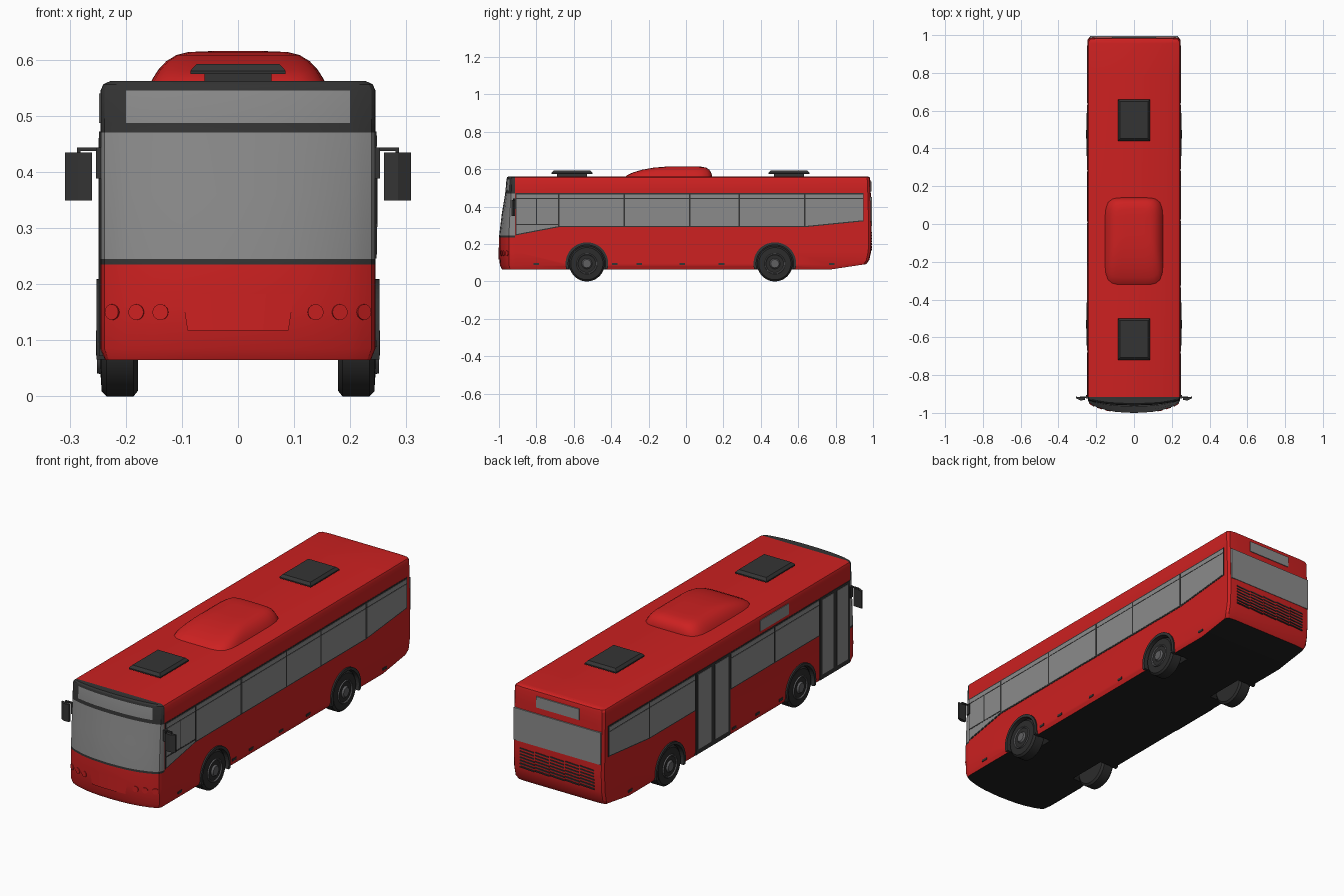
import bpy, bmesh, math

if "Cube" in bpy.data.objects:
    bpy.data.objects.remove(bpy.data.objects["Cube"])

def material(name, rgb):
    m = bpy.data.materials.new(name)
    m.diffuse_color = (*rgb, 1)
    m.use_nodes = True
    m.node_tree.nodes["Principled BSDF"].inputs["Base Color"].default_value = m.diffuse_color
    return m

RED = material("red paint", (0.61, 0.015, 0.015))
GLASS = material("grey glass", (0.26, 0.26, 0.26))
DARK = material("dark trim", (0.034, 0.034, 0.034))
BLACK = material("black underside", (0.014, 0.014, 0.014))
TYRE = material("tyre rubber", (0.025, 0.025, 0.025))
HUB = material("hub grey", (0.115, 0.115, 0.12))

def finish(name, bm, mats, smooth=None):
    bmesh.ops.recalc_face_normals(bm, faces=bm.faces)
    me = bpy.data.meshes.new(name)
    bm.to_mesh(me)
    bm.free()
    ob = bpy.data.objects.new(name, me)
    bpy.context.collection.objects.link(ob)
    for m in mats:
        me.materials.append(m)
    if smooth:
        shade(ob, smooth)
    return ob

def activate(ob):
    bpy.ops.object.select_all(action='DESELECT')
    ob.select_set(True)
    bpy.context.view_layer.objects.active = ob

def shade(ob, deg):
    activate(ob)
    bpy.ops.object.shade_smooth_by_angle(angle=math.radians(deg))

def prism(name, pts, axis, a, b, mat):
    """Extrude a 2D polygon along an axis from a to b."""
    put = {'x': lambda p, d: (d, p[0], p[1]), 'y': lambda p, d: (p[0], d, p[1]),
           'z': lambda p, d: (p[0], p[1], d)}[axis]
    bm = bmesh.new()
    loops = [[bm.verts.new(put(p, d)) for p in pts] for d in (a, b)]
    bm.faces.new(loops[0])
    bm.faces.new(loops[1])
    n = len(pts)
    for i in range(n):
        j = (i + 1) % n
        bm.faces.new((loops[0][i], loops[0][j], loops[1][j], loops[1][i]))
    return finish(name, bm, [mat])

def rect(u0, u1, v0, v1):
    return [(u0, v0), (u1, v0), (u1, v1), (u0, v1)]

def arc(cy, cz, r, a0, a1, n):
    return [(cy + r * math.cos(math.radians(a0 + (a1 - a0) * i / n)),
             cz + r * math.sin(math.radians(a0 + (a1 - a0) * i / n))) for i in range(n + 1)]

def lathe(name, profile, s, cy, cz, mat, n=40):
    """Spin (x, radius) points round a sideways axle."""
    bm = bmesh.new()
    rings = [[bm.verts.new((s * x, cy + r * math.cos(2 * math.pi * k / n), cz + r * math.sin(2 * math.pi * k / n)))
              for k in range(n)] for x, r in profile]
    for p, q in zip(rings, rings[1:]):
        for k in range(n):
            bm.faces.new((p[k], p[(k + 1) % n], q[(k + 1) % n], q[k]))
    bm.faces.new(rings[0])
    bm.faces.new(rings[-1])
    return finish(name, bm, [mat], 35)

# Body shell: half outlines stacked by height and mirrored
W = 0.245
FRONT = [(0.244, .2), (0.238, .38), (0.22, .52), (0.2, .63), (0.15, .82), (0.1, .93), (0.05, .98), (0.0, 1)]
LEVELS = [(.065, -.985, .965, .008), (.085, -.995, .98, 0), (.16, -1, .99, 0), (.235, -1, .993, 0),
          (.245, -.999, .993, 0), (.36, -.985, .991, 0), (.47, -.967, .988, 0), (.487, -.965, .987, 0),
          (.545, -.96, .985, 0), (.556, -.957, .982, .005), (.562, -.95, .972, .018)]

def half_outline(yf, yr, inset):
    pts = [(0, yr), (.2, yr), (.235, yr - .004), (W, yr - .016), (W, .78), (W, -.915)]
    pts += [(x, -.915 + (yf + .915) * f) for x, f in FRONT]
    return [(x * (W - inset) / W, y) for x, y in pts]

bm = bmesh.new()
rows = []
for z, yf, yr, inset in LEVELS:
    half = half_outline(yf, yr, inset)
    ring = half + [(-x, y) for x, y in half[-2:0:-1]]
    rows.append([bm.verts.new((x, y, z + (max(0, y - .78) * .15 if z < .1 else 0))) for x, y in ring])
n = len(rows[0])
for a, b in zip(rows, rows[1:]):
    for i in range(n):
        bm.faces.new((a[i], a[(i + 1) % n], b[(i + 1) % n], b[i]))
for r in (rows[0], rows[-1]):                      # floor and roof strips
    for i in range(n // 2):
        quad = [r[i], r[i + 1], r[(n - i - 1) % n], r[(n - i) % n]]
        bm.faces.new(list(dict.fromkeys(quad)))
bmesh.ops.recalc_face_normals(bm, faces=bm.faces)
for f in bm.faces:
    c = f.calc_center_median()
    if f.normal.z < -.8:
        f.material_index = 3
    elif c.y < -.916 and c.z > .235:
        sign = abs(c.x) < .2 and .487 < c.z < .545
        f.material_index = 1 if sign or .245 < c.z < .47 else 2
body = finish("bus_body", bm, [RED, GLASS, DARK, BLACK])

# Wheels, arches and wheel wells
AXLE_Z = .095
for label, wy in (("front", -.53), ("rear", .475)):
    for side, s in (("right", 1), ("left", -1)):
        tag = f"{label}_{side}"
        cut = prism("well_cutter", arc(wy, AXLE_Z, .106, 0, 352.5, 47), 'x', s * .155, s * .3, BLACK)
        cut.hide_render = True
        mod = body.modifiers.new("well", 'BOOLEAN')
        mod.object, mod.operation, mod.solver = cut, 'DIFFERENCE', 'EXACT'
        mod.material_mode = 'TRANSFER'
        activate(body)
        bpy.ops.object.modifier_apply(modifier=mod.name)
        bpy.data.objects.remove(cut)
        lathe(tag + "_tyre", [(.178, .06), (.178, .085), (.186, .095), (.234, .095), (.243, .086), (.245, .056)],
              s, wy, AXLE_Z, TYRE)
        lathe(tag + "_hub", [(.235, .058), (.251, .054), (.25, .05), (.242, .045), (.245, .028), (.253, .022),
                             (.253, .004)], s, wy, AXLE_Z, HUB)
        lip = arc(wy, AXLE_Z, .114, -15, 195, 32) + arc(wy, AXLE_Z, .1, 197, -17, 32)
        prism(tag + "_arch_trim", lip, 'x', s * .22, s * .252, DARK)
shade(body, 25)

# Side windows: dark frame plate with glass panes on top
def sill(y):
    if y < -.68:
        return .29 + (y + .68) * .19
    return .29 + max(0, y - .635) * .1

def window_band(side, s, divs):
    frame = [(y, sill(y)) for y in divs] + [(divs[-1], .472), (divs[0], .472)]
    prism(side + "_window_frame", frame, 'x', s * .24, s * .2465, DARK)
    for y0, y1 in zip(divs, divs[1:]):
        a, b = y0 + .005, y1 - .005
        prism(side + "_window_glass", [(a, sill(a) + .006), (b, sill(b) + .006), (b, .441), (a, .441)],
              'x', s * .242, s * .248, GLASS)
        prism(side + "_window_vent", rect(a, b, .445, .465), 'x', s * .242, s * .248, GLASS)

window_band("right", 1, [-.912, -.68, -.33, .02, .285, .635, .95])
window_band("left", -1, [-.675, -.33, .01])
window_band("left_rear", -1, [.28, .635, .95])
prism("driver_window_post", rect(-.803, -.797, .305, .443), 'x', .243, .249, DARK)
prism("driver_window_rail", rect(-.91, -.685, .302, .308), 'x', .243, .249, DARK)

# Doors on the left side
for label, y0, y1 in (("front", -.912, -.68), ("middle", .012, .278)):
    prism(label + "_door_frame", rect(y0, y1, .072, .472), 'x', -.24, -.2475, DARK)
    mid = (y0 + y1) / 2
    for a, b in ((y0 + .018, mid - .016), (mid + .016, y1 - .018)):
        prism(label + "_door_glass", rect(a, b, .095, .46), 'x', -.242, -.249, GLASS)
prism("left_side_sign", rect(-.44, -.22, .487, .54), 'x', -.24, -.248, GLASS)

# Side marker lamps
for s, ys in ((1, (-.8, -.38, -.25, -.02, .19, .78)), (-1, (-.38, -.2, -.02, .78))):
    for y in ys:
        prism("side_marker", rect(y - .015, y + .015, .088, .099), 'x', s * .24, s * .248, DARK)

# Rear window, sign and slanted louvres
prism("rear_window", rect(-.234, .234, .295, .452), 'y', .975, .9945, GLASS)
prism("rear_sign", rect(-.116, .116, .482, .535), 'y', .975, .991, GLASS)
for col in range(5):
    for row in range(7):
        x, z = -.2 + col * .081, .165 + row * .015
        prism("rear_louvre", [(x, z), (x + .076, z + .004), (x + .076, z + .010), (x, z + .006)],
              'y', .98, .9955, DARK)

# Front lamps and bumper flap
def front_y(x):
    pts = [(a, -.915 - .085 * f) for a, f in FRONT]
    for (x1, y1), (x0, y0) in zip(pts, pts[1:]):
        if x0 <= abs(x) <= x1:
            return y0 + (y1 - y0) * (abs(x) - x0) / (x1 - x0)

for s in (1, -1):
    for x in (.138, .181, .224):
        y = front_y(s * x)
        lamp = prism("front_lamp", arc(0, 0, .014, 0, 345, 23), 'y', -.003, .004, RED)
        lamp.location = (s * x, y, .15)
        lamp.rotation_euler.z = s * math.atan2(front_y(x + .01) - front_y(x - .01), .02)
xs = [-.1, -.05, 0, .05, .1]
bm = bmesh.new()
grid = [[bm.verts.new((x * k, front_y(x * k) - .002, z)) for x in xs] for k, z in ((.9, .117), (1, .182))]
for i in range(4):
    bm.faces.new((grid[0][i], grid[0][i + 1], grid[1][i + 1], grid[1][i]))
finish("front_bumper_flap", bm, [RED])

# Mirrors on bent arms
for side, s in (("right", 1), ("left", -1)):
    prism(side + "_mirror_mount", rect(s * .243, s * .253, .388, .443), 'y', -.925, -.905, DARK)
    prism(side + "_mirror_arm", rect(s * .245, s * .287, .437, .443), 'y', -.922, -.914, DARK)
    prism(side + "_mirror_stem", rect(s * .281, s * .287, .43, .443), 'y', -.922, -.914, DARK)
    prism(side + "_mirror", [(s * .26, -.932), (s * .285, -.934), (s * .308, -.922), (s * .308, -.914),
                             (s * .26, -.918)], 'z', .349, .434, DARK)

# Roof pod: rounded-rectangle loft
bm = bmesh.new()
rings = []
for z, hx, y0, y1 in ((.558, .156, -.325, .14), (.568, .151, -.315, .139), (.582, .142, -.285, .134),
                      (.597, .128, -.235, .125), (.608, .11, -.175, .108), (.6135, .088, -.11, .08),
                      (.615, .05, -.06, .04)):
    ring = []
    for k in range(48):
        t = 2 * math.pi * k / 48
        c, sn = math.cos(t), math.sin(t)
        d = (abs(c) ** 6 + abs(sn) ** 6) ** (-1 / 6)
        ring.append(bm.verts.new((hx * c * d, (y0 + y1) / 2 + (y1 - y0) / 2 * sn * d, z)))
    rings.append(ring)
for p, q in zip(rings, rings[1:]):
    for k in range(48):
        bm.faces.new((p[k], p[(k + 1) % 48], q[(k + 1) % 48], q[k]))
bm.faces.new(rings[0])
bm.faces.new(rings[-1])
finish("roof_pod", bm, [RED], 40)

# Roof hatches: bevelled lids on narrow necks
for label, cy in (("front", -.61), ("rear", .55)):
    prism(label + "_hatch_neck", rect(-.06, .06, cy - .08, cy + .08), 'z', .558, .577, DARK)
    bm = bmesh.new()
    rings = [[bm.verts.new((x, y, z)) for x, y in rect(-hx, hx, cy - hy, cy + hy)]
             for z, hx, hy in ((.574, .085, .11), (.58, .085, .11), (.592, .074, .098))]
    for p, q in zip(rings, rings[1:]):
        for k in range(4):
            bm.faces.new((p[k], p[(k + 1) % 4], q[(k + 1) % 4], q[k]))
    bm.faces.new(rings[0])
    bm.faces.new(rings[-1])
    finish(label + "_hatch_lid", bm, [DARK])
